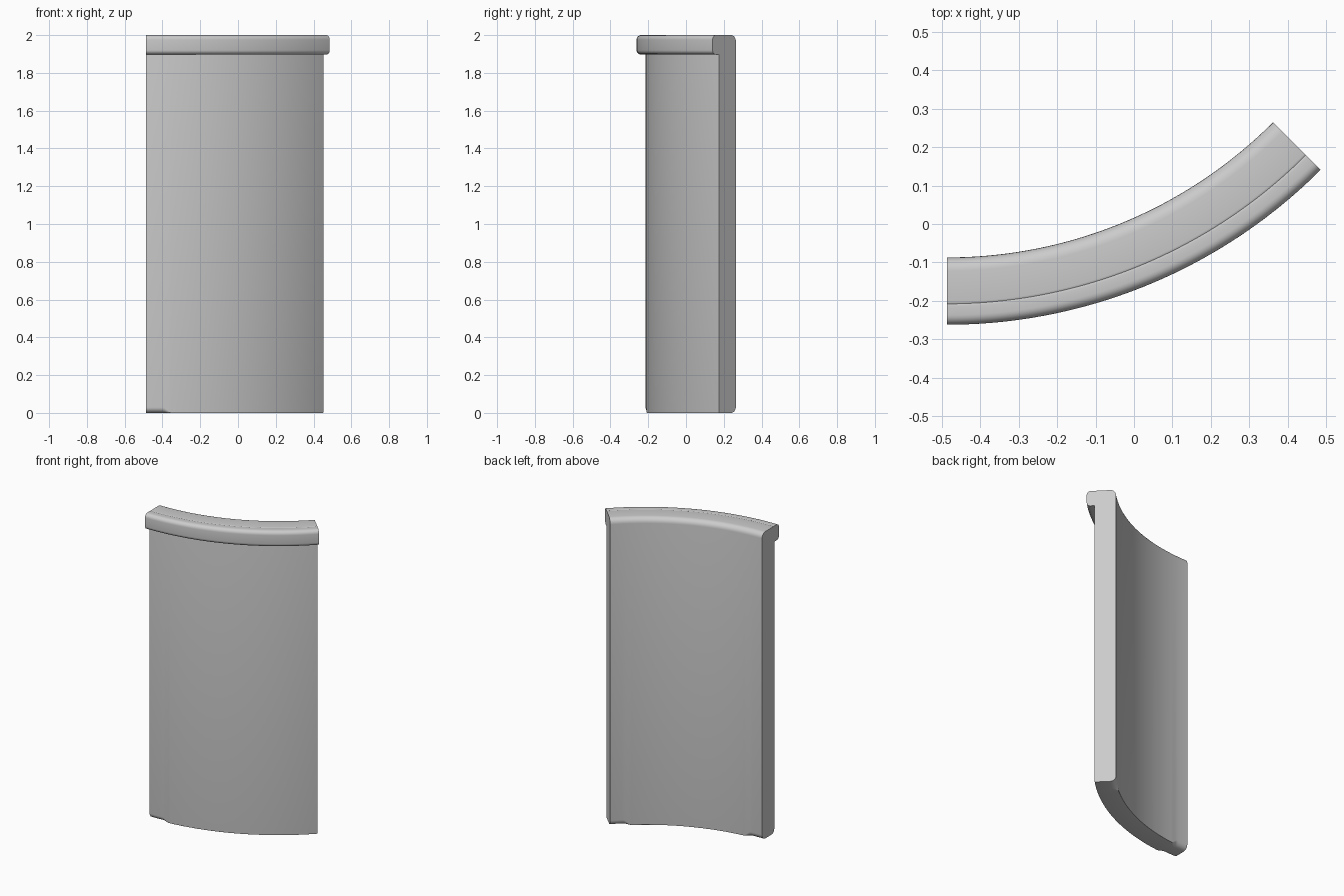
import bpy, bmesh
from math import sin, cos, pi, radians

if "Cube" in bpy.data.objects:
    bpy.data.objects.remove(bpy.data.objects["Cube"])

CX, CY = -0.487, 1.113      # centre of the curved wall's arc
SWEEP = radians(45)
STEPS = 96


def rounded_section(r0, r1, z0, z1, radii, seg=6):
    """Rectangle in (radius, z); corner radii: inner-bottom, outer-bottom, outer-top, inner-top."""
    corners = [(r0, z0, 1, 1, pi), (r1, z0, -1, 1, 1.5 * pi),
               (r1, z1, -1, -1, 0), (r0, z1, 1, -1, 0.5 * pi)]
    pts = []
    for (r, z, sr, sz, a0), rad in zip(corners, radii):
        for i in range(seg + 1):
            a = a0 + i / seg * pi / 2
            pts.append((r + sr * rad + rad * cos(a), z + sz * rad + rad * sin(a)))
    return pts


def sweep(name, section_at):
    """Loft a section around the arc and cap both ends."""
    bm = bmesh.new()
    rings = []
    for i in range(STEPS + 1):
        t = i / STEPS
        a = t * SWEEP
        rings.append([bm.verts.new((CX + r * sin(a), CY - r * cos(a), z))
                      for r, z in section_at(t)])
    n = len(rings[0])
    for a, b in zip(rings, rings[1:]):
        for j in range(n):
            k = (j + 1) % n
            bm.faces.new((a[j], a[k], b[k], b[j]))
    bm.faces.new(rings[0])
    bm.faces.new(rings[-1][::-1])
    bmesh.ops.remove_doubles(bm, verts=bm.verts, dist=1e-5)
    bmesh.ops.recalc_face_normals(bm, faces=bm.faces)
    me = bpy.data.meshes.new(name)
    bm.to_mesh(me)
    bm.free()
    ob = bpy.data.objects.new(name, me)
    bpy.context.collection.objects.link(ob)
    bpy.ops.object.select_all(action='DESELECT')
    ob.select_set(True)
    bpy.context.view_layer.objects.active = ob
    bpy.ops.object.shade_smooth_by_angle(angle=radians(35))
    return ob


def fade(d, full, end):
    """1 near an end of the wall, dropping to 0 further in."""
    return min(1, max(0, (end - d) / (end - full)))


# Wall: rounded inner top edge, worn bottom corners near the ends
def wall_section(t):
    inner = 0.001 + 0.034 * max(fade(t, 0.09, 0.13), fade(1 - t, 0.09, 0.13))
    outer = 0.001 + 0.029 * fade(t, 0.09, 0.125)
    return rounded_section(1.2, 1.327, 0, 2, (inner, outer, 0.012, 0.035))


sweep("curved_wall", wall_section)

# Rounded lip along the outer top edge
sweep("top_lip", lambda t: rounded_section(1.312, 1.375, 1.898, 2,
                                           (0.005, 0.022, 0.025, 0.015)))
